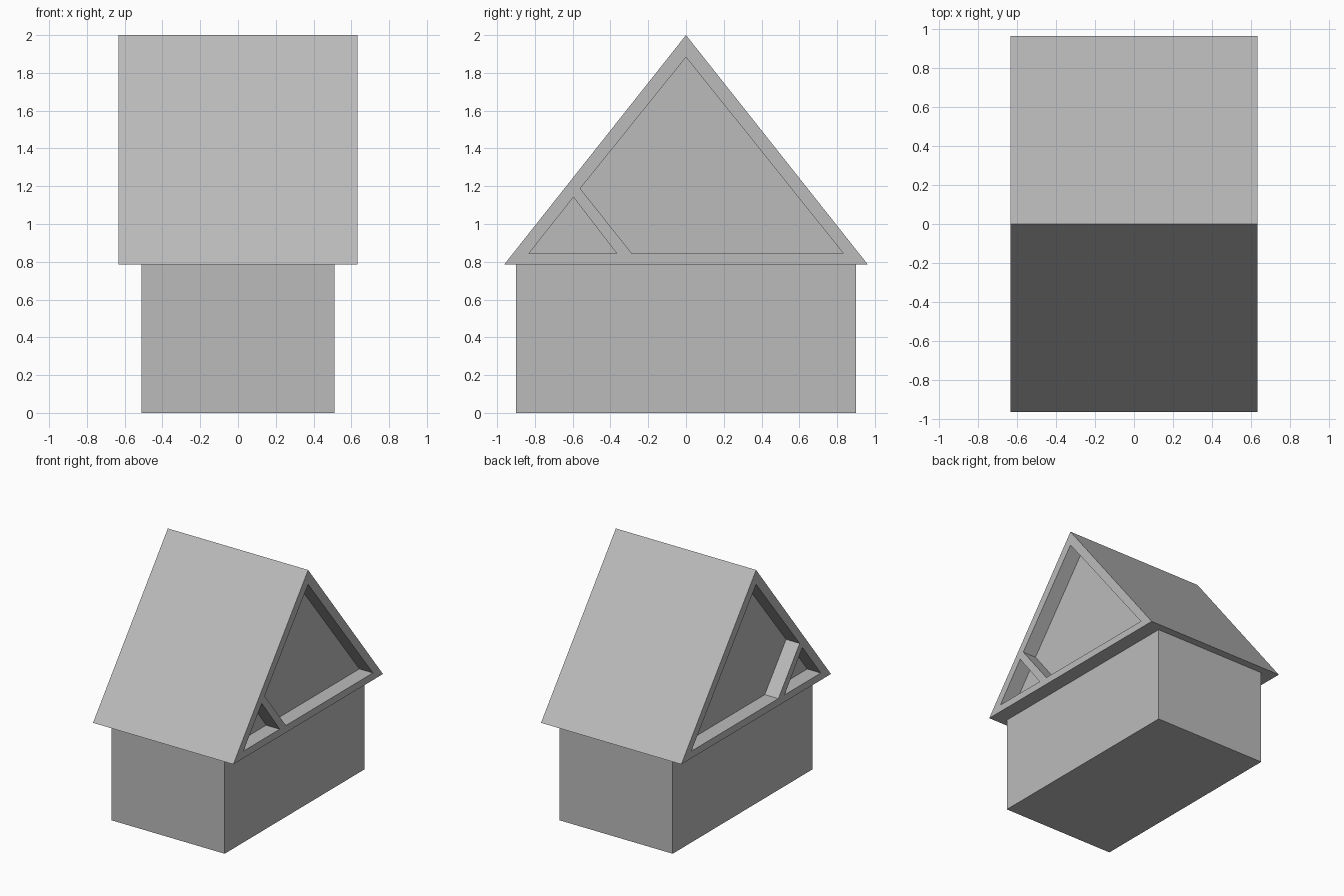
import bpy
import bmesh

cube = bpy.data.objects.get("Cube")
if cube:
    bpy.data.objects.remove(cube, do_unlink=True)

grey = bpy.data.materials.new("plain grey")
grey.use_nodes = True
grey.diffuse_color = (0.5, 0.5, 0.5, 1)
grey.node_tree.nodes["Principled BSDF"].inputs["Base Color"].default_value = (0.5, 0.5, 0.5, 1)

WALL_X, ROOF_X = 0.51, 0.632
EAVE, RIDGE = 0.785, 2.0


def prism(name, outline, x0, x1):
    """Extrude a (y, z) outline along x."""
    bm = bmesh.new()
    face = bm.faces.new([bm.verts.new((x0, y, z)) for y, z in outline])
    out = bmesh.ops.extrude_face_region(bm, geom=[face])
    moved = [v for v in out["geom"] if isinstance(v, bmesh.types.BMVert)]
    bmesh.ops.translate(bm, verts=moved, vec=(x1 - x0, 0, 0))
    bmesh.ops.recalc_face_normals(bm, faces=bm.faces)
    mesh = bpy.data.meshes.new(name)
    bm.to_mesh(mesh)
    bm.free()
    mesh.materials.append(grey)
    obj = bpy.data.objects.new(name, mesh)
    bpy.context.collection.objects.link(obj)
    return obj


# House walls
prism("walls", [(-0.9, 0), (0.9, 0), (0.9, EAVE), (-0.9, EAVE)], -WALL_X, WALL_X)

# Solid gable roof
roof = prism("roof", [(-0.963, EAVE), (0.963, EAVE), (0, RIDGE)], -ROOF_X, ROOF_X)

# Recessed gable panels: one large, one small triangle in the front corner
panels = {
    "large_recess": [(-0.286, 0.843), (0.834, 0.843), (0, 1.883), (-0.56, 1.188)],
    "small_recess": [(-0.832, 0.843), (-0.366, 0.843), (-0.596, 1.142)],
}
cutters = []
for name, outline in panels.items():
    for side in (-1, 1):
        cutter = prism(name, outline, side * WALL_X, side * (ROOF_X + 0.1))
        cutter.hide_render = True
        cutters.append(cutter)
        cut = roof.modifiers.new(name, "BOOLEAN")
        cut.operation = "DIFFERENCE"
        cut.solver = "EXACT"
        cut.object = cutter

# Bake the cuts into the roof and drop the cutters
graph = bpy.context.evaluated_depsgraph_get()
carved = bpy.data.meshes.new_from_object(roof.evaluated_get(graph))
roof.modifiers.clear()
roof.data = carved
for cutter in cutters:
    bpy.data.objects.remove(cutter, do_unlink=True)
